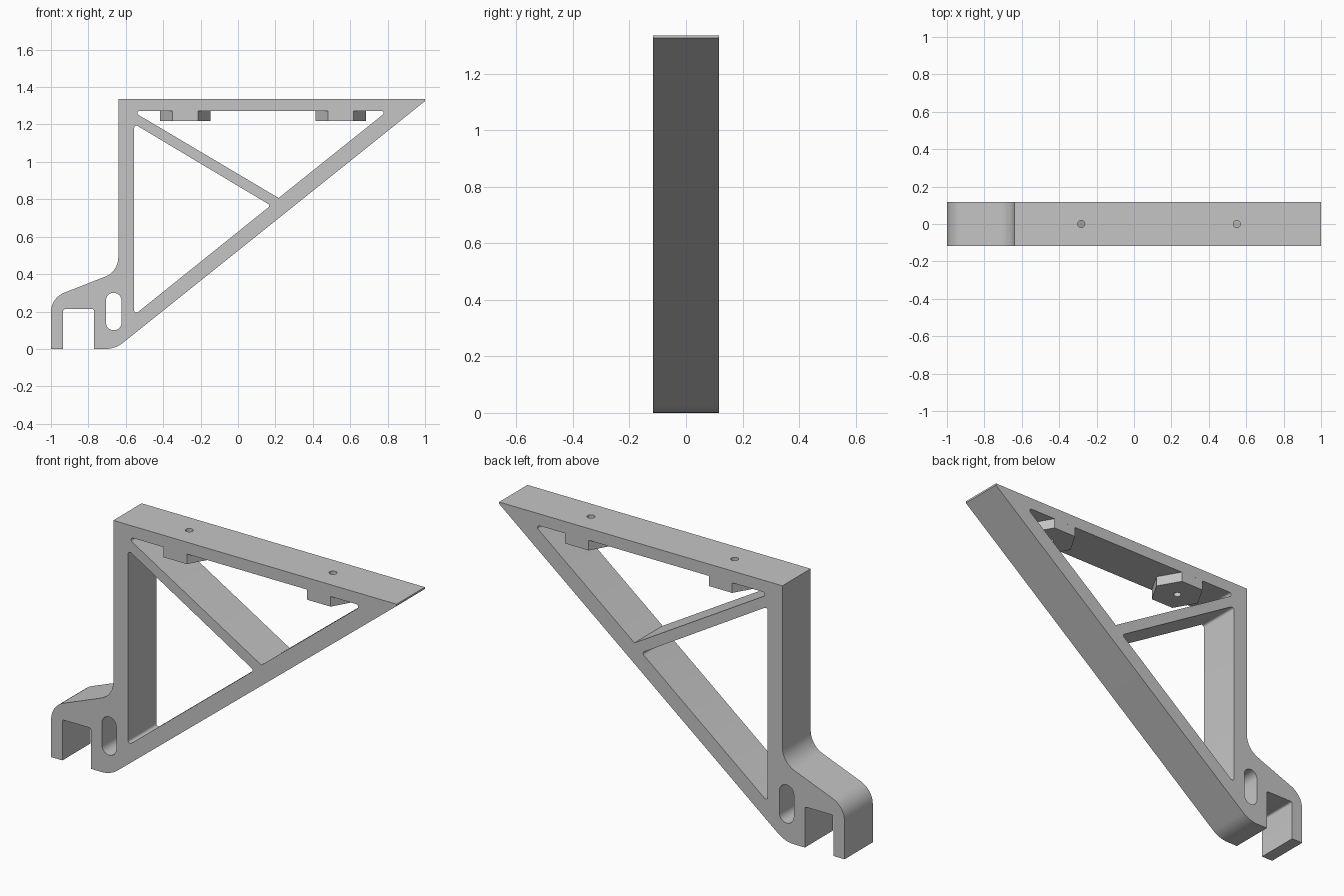
import bpy, bmesh
from math import radians, tan, sin, pi
from mathutils import Vector, Matrix

cube = bpy.data.objects.get("Cube")
if cube:
    bpy.data.objects.remove(cube, do_unlink=True)

HALF = 0.117          # half of the bracket width
TOP = 1.335           # mounting surface height

grey = bpy.data.materials.new("plain_grey")
grey.use_nodes = True
colour = (0.56, 0.56, 0.56, 1)
grey.diffuse_color = colour
grey.node_tree.nodes["Principled BSDF"].inputs["Base Color"].default_value = colour


def rounded(corners, steps=8):
    """Outline from (x, z, radius) corners, each filleted by its radius."""
    out = []
    n = len(corners)
    for i, (x, z, r) in enumerate(corners):
        p = Vector((x, z))
        if r == 0:
            out.append(p)
            continue
        a = (Vector(corners[i - 1][:2]) - p).normalized()
        b = (Vector(corners[(i + 1) % n][:2]) - p).normalized()
        half = a.angle(b) / 2
        centre = p + (a + b).normalized() * (r / sin(half))
        start = (p + a * (r / tan(half)) - centre).normalized()
        end = (p + b * (r / tan(half)) - centre).normalized()
        for k in range(steps + 1):
            out.append(centre + start.slerp(end, k / steps).normalized() * r)
    return out


def add_object(name, bm):
    bmesh.ops.recalc_face_normals(bm, faces=bm.faces)
    mesh = bpy.data.meshes.new(name)
    bm.to_mesh(mesh)
    bm.free()
    mesh.materials.append(grey)
    obj = bpy.data.objects.new(name, mesh)
    bpy.context.collection.objects.link(obj)
    return obj


def plate(name, corners, half):
    """Prism along y with a rounded outline."""
    bm = bmesh.new()
    outline = rounded(corners)
    n = len(outline)
    front, back = [[bm.verts.new((p.x, y, p.y)) for p in outline] for y in (-half, half)]
    bm.faces.new(front)
    bm.faces.new(back[::-1])
    for i in range(n):
        j = (i + 1) % n
        bm.faces.new((front[j], front[i], back[i], back[j]))
    return add_object(name, bm)


def column(name, x, low, high, radius, sides):
    bm = bmesh.new()
    bmesh.ops.create_cone(bm, cap_ends=True, segments=sides, radius1=radius,
                          radius2=radius, depth=high - low,
                          matrix=Matrix.Translation((x, 0, (low + high) / 2))
                          @ Matrix.Rotation(pi / 2, 4, "Z"))
    return add_object(name, bm)


def combine(target, tool, operation):
    mod = target.modifiers.new(tool.name, "BOOLEAN")
    mod.operation = operation
    mod.solver = "EXACT"
    mod.object = tool
    bpy.context.view_layer.objects.active = target
    bpy.ops.object.modifier_apply(modifier=mod.name)
    bpy.data.objects.remove(tool, do_unlink=True)


# Bracket silhouette with the hook at its lower end
bracket = plate("bracket_frame", [
    (-1, 0, 0), (-1, 0.273, 0.11), (-0.64, 0.414, 0.11), (-0.64, TOP, 0),
    (1, TOP, 0), (1, 1.325, 0), (-0.656, 0, 0.15), (-0.77, 0, 0),
    (-0.77, 0.213, 0.01), (-0.935, 0.213, 0.01), (-0.935, 0, 0)], HALF)

# Openings between the struts, and the bolt slot
openings = {
    "upper_opening": [(-0.569, 1.273, 0.012), (0.8, 1.273, 0.012), (0.217, 0.807, 0)],
    "lower_opening": [(-0.555, 1.203, 0.012), (0.175, 0.767, 0.012), (-0.555, 0.181, 0.012)],
    "bolt_slot": [(-0.706, 0.1, 0.041), (-0.706, 0.3, 0.041),
                  (-0.623, 0.3, 0.041), (-0.623, 0.1, 0.041)],
}
for name, corners in openings.items():
    combine(bracket, plate(name, corners, 0.3), "DIFFERENCE")

# Hexagonal screw bosses with drilled holes
for x in (-0.282, 0.55):
    combine(bracket, column("screw_boss", x, 1.22, 1.3, 0.135, 6), "UNION")
    combine(bracket, column("screw_hole", x, 1.15, 1.4, 0.019, 24), "DIFFERENCE")

bpy.ops.object.select_all(action="DESELECT")
bracket.select_set(True)
bpy.context.view_layer.objects.active = bracket
bpy.ops.object.shade_smooth_by_angle(angle=radians(30))
